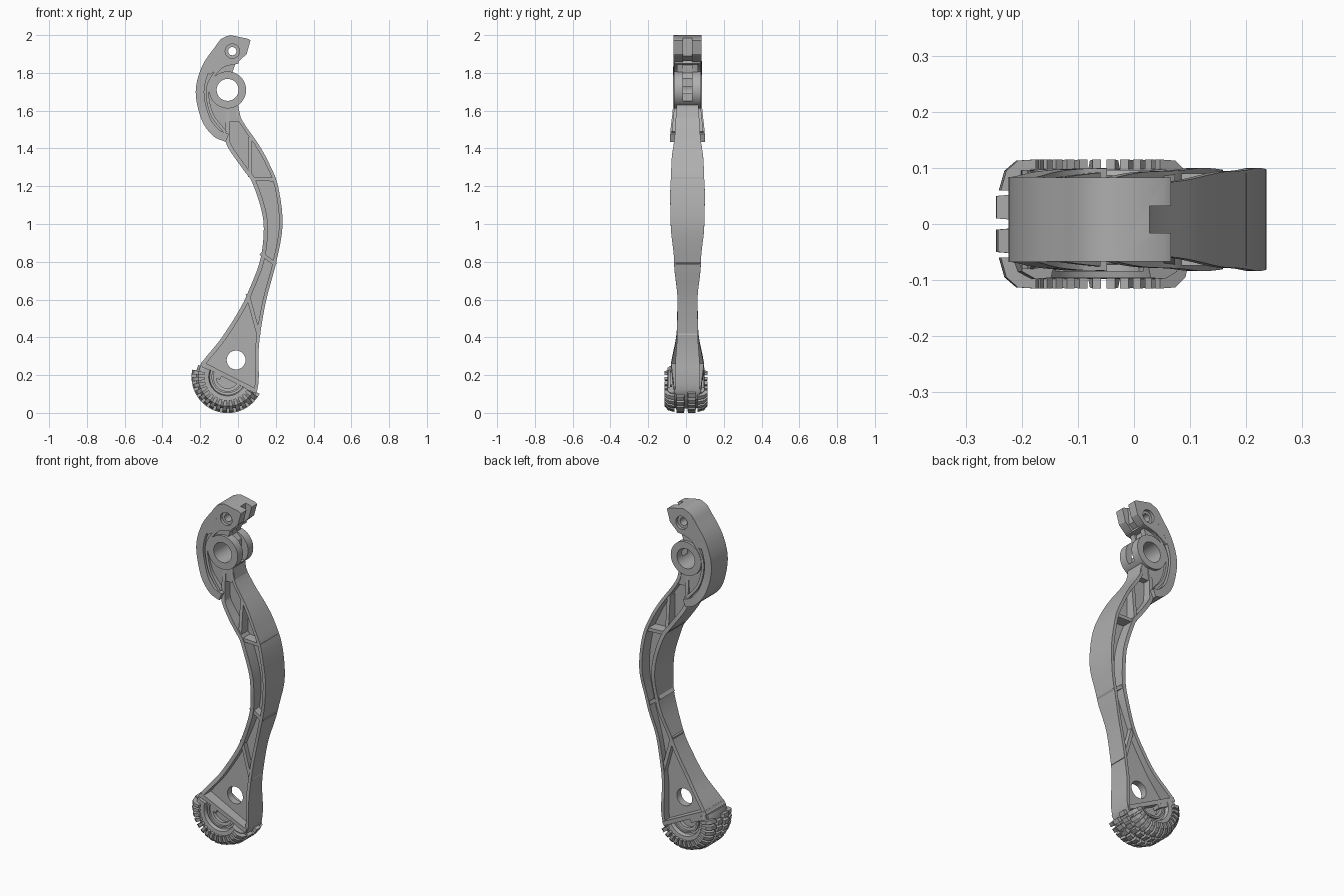
import bpy, bmesh
from math import sin, cos, pi, radians
from mathutils import Vector

if "Cube" in bpy.data.objects:
    bpy.data.objects.remove(bpy.data.objects["Cube"])

YC = 0.008                      # middle plane of the limb
FOOT = Vector((-0.055, 0.19))   # centre of the round sole
HUB = (-0.055, 1.71)
PIN = (-0.03, 1.915)
parts = []

grey = bpy.data.materials.new("plain grey")
grey.use_nodes = True
grey.diffuse_color = (0.43, 0.43, 0.43, 1)
grey.node_tree.nodes["Principled BSDF"].inputs["Base Color"].default_value = grey.diffuse_color


def loft(name, rings):
    """Closed solid through rings of equal point count."""
    bm = bmesh.new()
    rows = [[bm.verts.new(p) for p in ring] for ring in rings]
    n = len(rows[0])
    for a, b in zip(rows, rows[1:]):
        for i in range(n):
            j = (i + 1) % n
            bm.faces.new((a[i], a[j], b[j], b[i]))
    bm.faces.new(rows[0])
    bm.faces.new(rows[-1])
    bmesh.ops.recalc_face_normals(bm, faces=bm.faces)
    mesh = bpy.data.meshes.new(name)
    bm.to_mesh(mesh)
    bm.free()
    mesh.materials.append(grey)
    ob = bpy.data.objects.new(name, mesh)
    bpy.context.collection.objects.link(ob)
    parts.append(ob)
    return ob


def prism(name, pts, y0, y1):
    return loft(name, [[(x, YC + y, z) for x, z in pts] for y in (y0, y1)])


def circle(centre, r, n=40):
    return [(centre[0] + r * cos(2 * pi * i / n), centre[1] + r * sin(2 * pi * i / n))
            for i in range(n)]


def smooth(pts, steps=5):
    """Catmull-Rom curve through the points."""
    p = [Vector(q) for q in pts]
    p = [2 * p[0] - p[1]] + p + [2 * p[-1] - p[-2]]
    out = []
    for a, b, c, d in zip(p, p[1:], p[2:], p[3:]):
        for k in range(steps):
            t = k / steps
            out.append(0.5 * (2 * b + (c - a) * t + (2 * a - 5 * b + 4 * c - d) * t * t
                              + (3 * b - a - 3 * c + d) * t ** 3))
    return out + [p[-2]]


def offset(pts, d):
    """Shift a path to the left of its direction."""
    out = []
    for i, p in enumerate(pts):
        t = (pts[min(i + 1, len(pts) - 1)] - pts[max(i - 1, 0)]).normalized()
        out.append(p + Vector((-t.y, t.x)) * d)
    return out


def width(table, z):
    """Half width at a height, eased between table rows."""
    if z <= table[0][0]:
        return table[0][1]
    for (z0, w0), (z1, w1) in zip(table, table[1:]):
        if z <= z1:
            t = (z - z0) / (z1 - z0)
            return w0 + (w1 - w0) * t * t * (3 - 2 * t)
    return table[-1][1]


def beam(name, pts, a, b, table, trim=0.0):
    """Strip along a path between two offsets, with a half width set by height."""
    rings = []
    for p, q in zip(offset(pts, a), offset(pts, b)):
        w = width(table, (p.y + q.y) / 2) - trim
        rings.append([(p.x, YC - w, p.y), (q.x, YC - w, q.y),
                      (q.x, YC + w, q.y), (p.x, YC + w, p.y)])
    return loft(name, rings)


def arc_loft(name, section, a0, a1, steps):
    """Sweep a (radius, y) section round the foot centre, angles in degrees."""
    rings = []
    for k in range(steps + 1):
        a = radians(a0 + (a1 - a0) * k / steps)
        rings.append([(FOOT.x + r * cos(a), y, FOOT.y + r * sin(a)) for r, y in section])
    return loft(name, rings)


def cut(targets, pts, y0, y1):
    cutter = prism("cutter", pts, y0, y1)
    parts.remove(cutter)
    cutter.hide_render = True
    for ob in targets:
        mod = ob.modifiers.new("cut", "BOOLEAN")
        mod.operation = "DIFFERENCE"
        mod.solver = "EXACT"
        mod.object = cutter
        bpy.context.view_layer.objects.active = ob
        bpy.ops.object.modifier_apply(modifier=mod.name)
    bpy.data.objects.remove(cutter)


# Limb: two flanges joined by a thin web
LIMB_W = [(0.08, 0.062), (0.22, 0.066), (0.42, 0.055), (0.6, 0.053), (0.8, 0.071),
          (1.0, 0.089), (1.15, 0.092), (1.3, 0.086), (1.5, 0.066), (1.62, 0.058)]
REAR_W = [(0.2, 0.092), (0.45, 0.056)] + LIMB_W[3:]
right = smooth([(0.07, 0.07), (0.1, 0.115), (0.11, 0.19), (0.108, 0.3), (0.118, 0.42),
                (0.15, 0.6), (0.203, 0.8), (0.236, 1.0), (0.212, 1.2), (0.165, 1.32),
                (0.11, 1.42), (0.04, 1.52), (0.008, 1.58), (0.0, 1.64)])
left = smooth([(-0.2, 0.255), (-0.17, 0.295), (-0.085, 0.4), (0.01, 0.55), (0.06, 0.655),
               (0.115, 0.8), (0.136, 0.95), (0.125, 1.07), (0.075, 1.22), (0.03, 1.285),
               (-0.05, 1.4), (-0.065, 1.46), (-0.065, 1.63)])
beam("front_flange", right, 0, 0.018, LIMB_W)
beam("rear_flange", left, -0.022, 0, REAR_W)
web = prism("web", offset(right, 0.008) + offset(left, -0.008)[::-1], -0.02, 0.02)
prism("neck", [(-0.06, 1.54), (0.02, 1.54), (-0.003, 1.64), (-0.06, 1.64)], -0.056, 0.056)
cut([web], circle((-0.01, 0.28), 0.05), -0.2, 0.2)

# Cross ribs in the limb
for i, (p, q) in enumerate([((0.063, 1.46), (0.063, 1.25)), ((0.075, 1.24), (0.2, 1.235)),
                            ((0.12, 0.845), (0.2, 0.785)), ((0.05, 0.63), (0.11, 0.41))]):
    beam(f"rib_{i + 1}", [Vector(p), Vector(q)], -0.01, 0.01, LIMB_W, 0.006)

# Head: outer shield band, recessed floor, inner rib and top block
HEAD_W = [(1.43, 0.092), (1.65, 0.076), (2.0, 0.075)]
outer = smooth([(-0.105, 1.96), (-0.188, 1.84), (-0.224, 1.7), (-0.192, 1.55),
                (-0.13, 1.465), (-0.065, 1.435)])
beam("shield_band", outer, 0, 0.045, HEAD_W)
floor = prism("shield_floor", offset(outer, 0.01) + [(-0.065, 1.63), (-0.03, 1.8), (-0.01, 1.86)],
              -0.056, 0.056)
inner = smooth([(0.0, 1.865), (-0.09, 1.84), (-0.155, 1.76), (-0.17, 1.68),
                (-0.142, 1.57), (-0.072, 1.48)])
beam("shield_rib", inner, 0, 0.016, HEAD_W, 0.006)
top = prism("top_block", [(-0.06, 1.994), (-0.04, 2.0), (0.055, 1.98), (0.066, 1.972),
                          (0.046, 1.9), (0.0, 1.857), (-0.08, 1.835), (-0.15, 1.79),
                          (-0.188, 1.84), (-0.11, 1.955), (-0.09, 1.98)], -0.075, 0.075)
hub = prism("hub", circle(HUB, 0.098, 48), -0.072, 0.072)

# Bore, pin hole with counterbores, and the slot that forks the front side
cut([hub, floor], circle(HUB, 0.058), -0.2, 0.2)
cut([top, floor], circle(PIN, 0.022, 24), -0.2, 0.2)
for s in (-1, 1):
    cut([top], circle(PIN, 0.038, 24), *sorted((s * 0.058, s * 0.2)))
cut([top, floor, hub], [(0.037, 2.1), (0.15, 2.1), (0.15, 1.65), (0.0, 1.65), (0.0, 1.77),
                        (-0.03, 1.8), (-0.03, 1.86), (0.02, 1.89)], -0.024, 0.024)

# Foot: rounded sole with raised side lip and inner disc
half = [(0.168, 0.05), (0.155, 0.085), (0.13, 0.098), (0.1, 0.096), (0.095, 0.075), (0.06, 0.07)]
arc_loft("sole", half + [(r, -y) for r, y in reversed(half)], 158, 328, 34)
arc_loft("sole_core", [(0.07, -0.05), (0.07, 0.05), (0.005, 0.05), (0.005, -0.05)], 150, 330, 24)
for s in (-1, 1):
    arc_loft("sole_lip", [(0.075, s * 0.06), (0.075, s * 0.085), (0.085, s * 0.085),
                          (0.085, s * 0.06)], 158, 328, 24)

# Sole mount: plate along the cut and a raised box at the heel
FOOT_W = [(0.1, 0.07), (0.26, 0.088)]
beam("sole_plate", [Vector((-0.195, 0.262)), Vector((0.095, 0.115))], -0.012, 0.012, FOOT_W)
beam("heel_box", [Vector((-0.19, 0.25)), Vector((-0.085, 0.197))], -0.025, 0.012, FOOT_W)

# Tread: shoulder lugs wrapping the sides, staggered with two centre rows
lug = [(0.186, 0.06), (0.176, 0.095), (0.155, 0.113), (0.122, 0.115),
       (0.122, 0.09), (0.15, 0.08), (0.16, 0.06)]
for i in range(14):
    a = 172 + i * 11.6
    for s in (-1, 1):
        arc_loft("shoulder_lug", [(r, s * y) for r, y in lug], a - 3.6, a + 3.6, 1)
        c = a + (5.8 if s > 0 else 0)
        arc_loft("centre_lug", [(0.191, s * 0.01), (0.191, s * 0.05), (0.155, s * 0.053),
                                (0.155, s * 0.007)], c - 3.8, c + 3.8, 2)

# Smooth curves, crisp corners
for ob in bpy.context.view_layer.objects:
    ob.select_set(ob in parts)
bpy.context.view_layer.objects.active = parts[0]
bpy.ops.object.shade_smooth_by_angle(angle=radians(30))
